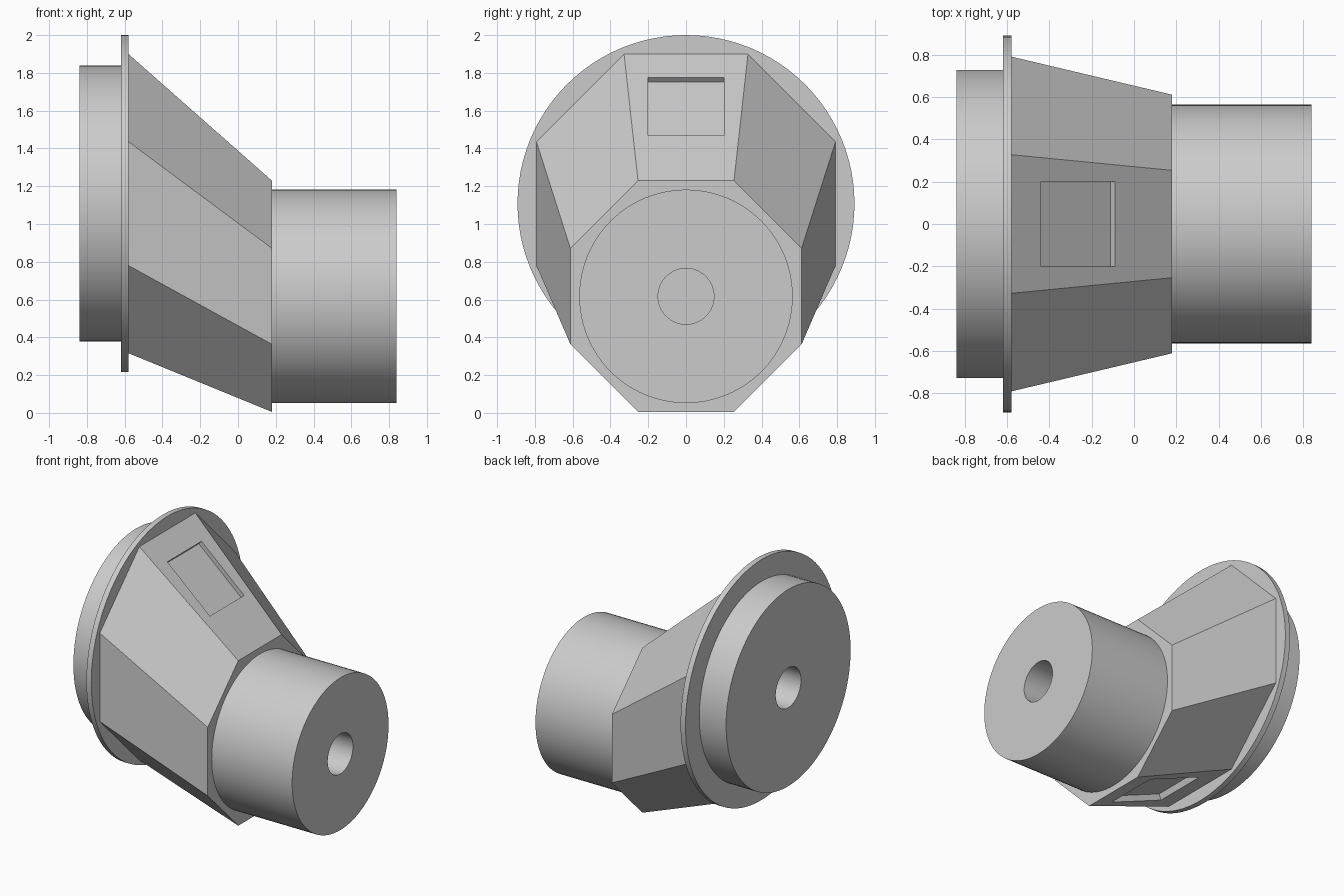
import bpy, bmesh, math
from mathutils import Matrix, Vector

if "Cube" in bpy.data.objects:
    bpy.data.objects.remove(bpy.data.objects["Cube"])

BIG_Z, SMALL_Z = 1.108, 0.617   # axis heights of the two offset ends


def add_object(name, bm):
    bmesh.ops.recalc_face_normals(bm, faces=bm.faces)
    mesh = bpy.data.meshes.new(name)
    bm.to_mesh(mesh)
    bm.free()
    obj = bpy.data.objects.new(name, mesh)
    bpy.context.collection.objects.link(obj)
    return obj


def lathe_x(name, profile, z, segments=96):
    """Spin a closed (x, radius) profile around a line parallel to x; radius 0 closes a disc."""
    bm = bmesh.new()
    rings = []
    for x, r in profile:
        if r == 0:
            rings.append([bm.verts.new((x, 0, z))] * segments)
            continue
        rings.append([bm.verts.new((x, r * math.cos(a), z + r * math.sin(a)))
                      for a in (2 * math.pi * i / segments for i in range(segments))])
    for a, b in zip(rings, rings[1:]):
        for i in range(segments):
            j = (i + 1) % segments
            bm.faces.new(list(dict.fromkeys((a[i], a[j], b[j], b[i]))))
    obj = add_object(name, bm)
    bpy.ops.object.select_all(action='DESELECT')
    obj.select_set(True)
    bpy.context.view_layer.objects.active = obj
    bpy.ops.object.shade_smooth_by_angle(angle=math.radians(30))
    return obj


def octagon(bm, x, z, half, flat):
    pts = [(half, flat), (flat, half), (-flat, half), (-half, flat),
           (-half, -flat), (-flat, -half), (flat, -half), (half, -flat)]
    return [bm.verts.new((x, y, z + dz)) for y, dz in pts]


# Slanted octagonal body joining the two ends
bm = bmesh.new()
big = octagon(bm, -0.58, BIG_Z, 0.792, 0.328)
small = octagon(bm, 0.18, SMALL_Z, 0.612, 0.254)
for i in range(8):
    j = (i + 1) % 8
    bm.faces.new((big[i], big[j], small[j], small[i]))
bm.faces.new(big)
bm.faces.new(small)
body = add_object("octagonal_body", bm)


def cut_pocket(name, centre_x, side, depth, length=0.466, width=0.4):
    """Rectangular recess in the upper (side=1) or lower (side=-1) sloping face."""
    start = Vector((-0.58, 0, BIG_Z + side * 0.792))
    end = Vector((0.18, 0, SMALL_Z + side * 0.612))
    centre = start.lerp(end, (centre_x + 0.58) / 0.76)
    slope = (end - start).normalized()
    matrix = (Matrix.Translation(centre)
              @ Matrix.Rotation(math.atan2(-slope.z, slope.x), 4, 'Y')
              @ Matrix.Diagonal((length, width, 2 * depth, 1)))
    bm = bmesh.new()
    bmesh.ops.create_cube(bm, size=1, matrix=matrix)
    cutter = add_object(name, bm)
    cutter.hide_render = True
    cutter.hide_set(True)
    mod = body.modifiers.new(name, 'BOOLEAN')
    mod.operation = 'DIFFERENCE'
    mod.solver = 'EXACT'
    mod.object = cutter


cut_pocket("upper_pocket_cutter", -0.265, 1, 0.033)
cut_pocket("lower_pocket_cutter", -0.19, -1, 0.045)

# Thin flange, large end drum and small end drum, with blind centre bores
lathe_x("flange", [(-0.62, 0), (-0.62, 0.892), (-0.58, 0.892), (-0.58, 0)], BIG_Z)
lathe_x("large_drum", [(-0.62, 0.148), (-0.62, 0.73), (-0.84, 0.73),
                       (-0.84, 0.148), (-0.62, 0.148)], BIG_Z)
lathe_x("small_drum", [(0.18, 0.148), (0.18, 0.565), (0.84, 0.565),
                       (0.84, 0.148), (0.18, 0.148)], SMALL_Z)
